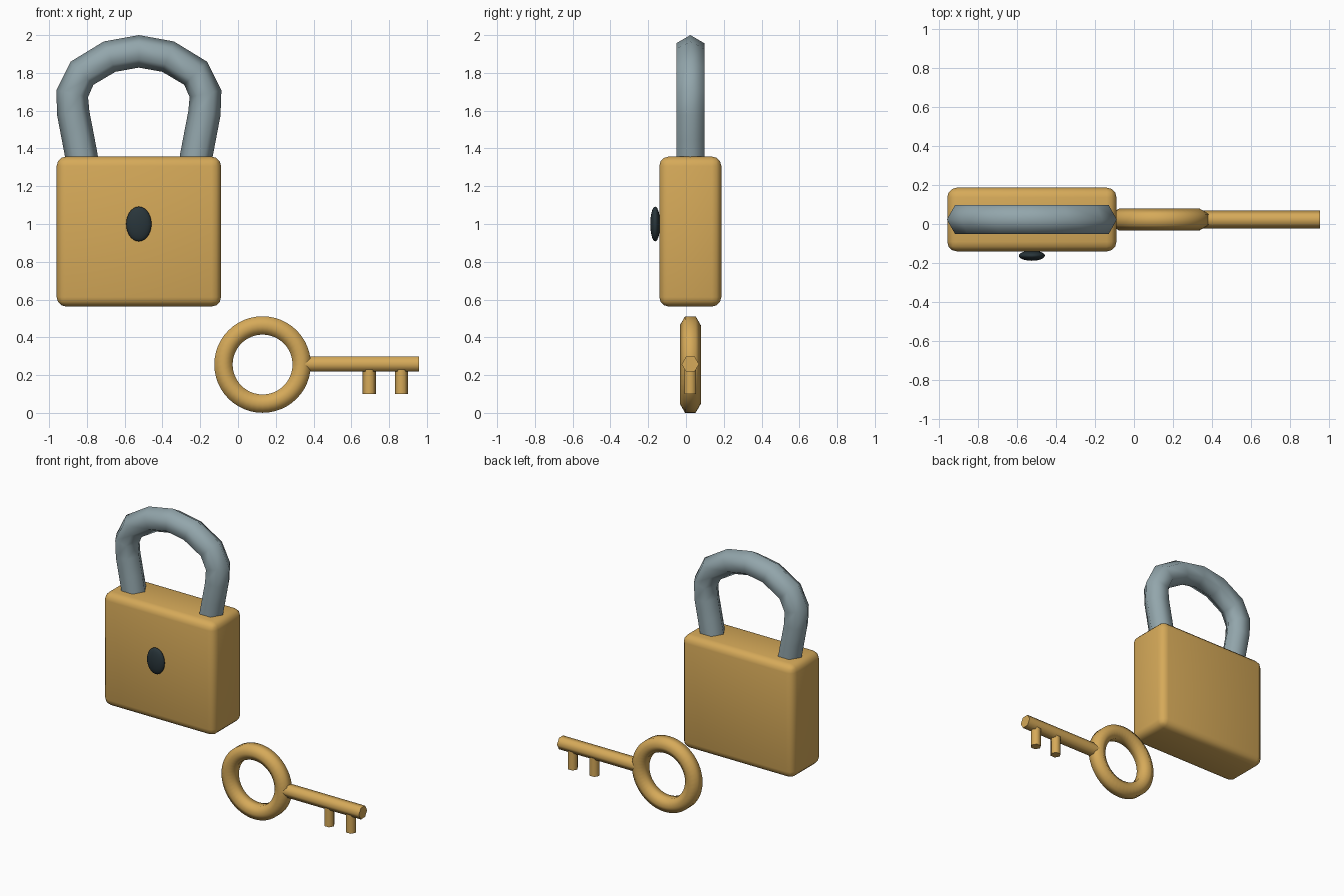
import bpy, bmesh, math
from mathutils import Vector, Matrix

if "Cube" in bpy.data.objects:
    bpy.data.objects.remove(bpy.data.objects["Cube"])

YC = 0.023          # shared mid-plane of lock and key
LOCK_X = -0.525     # lock centre line


def material(name, color):
    m = bpy.data.materials.new(name)
    m.diffuse_color = (*color, 1)
    m.use_nodes = True
    m.node_tree.nodes["Principled BSDF"].inputs["Base Color"].default_value = m.diffuse_color
    return m


brass = material("brass", (0.67, 0.40, 0.10))
steel = material("steel", (0.29, 0.38, 0.41))
dark = material("dark_slate", (0.022, 0.036, 0.043))


def finish(name, bm, mat, angle=50):
    bmesh.ops.recalc_face_normals(bm, faces=bm.faces)
    me = bpy.data.meshes.new(name)
    bm.to_mesh(me)
    bm.free()
    me.materials.append(mat)
    ob = bpy.data.objects.new(name, me)
    bpy.context.collection.objects.link(ob)
    bpy.ops.object.select_all(action='DESELECT')
    ob.select_set(True)
    bpy.context.view_layer.objects.active = ob
    bpy.ops.object.shade_smooth_by_angle(angle=math.radians(angle))
    return ob


def sweep(name, path, r_plane, r_y, phase, mat, closed=False, sides=6, angle=65):
    """Sweep a regular section along a path lying in the xz plane."""
    bm = bmesh.new()
    pts = [Vector((x, YC, z)) for x, z in path]
    n = len(pts)
    rings = []
    for i, p in enumerate(pts):
        a = pts[(i - 1) % n] if closed else pts[max(i - 1, 0)]
        b = pts[(i + 1) % n] if closed else pts[min(i + 1, n - 1)]
        t = (b - a).normalized()
        side = Vector((t.z, 0, -t.x))
        ring = []
        for k in range(sides):
            u = math.tau * k / sides + phase
            ring.append(bm.verts.new(p + side * (r_plane * math.cos(u))
                                     + Vector((0, r_y * math.sin(u), 0))))
        rings.append(ring)
    for i in range(n if closed else n - 1):
        r, s = rings[i], rings[(i + 1) % n]
        for k in range(sides):
            j = (k + 1) % sides
            bm.faces.new((r[k], r[j], s[j], s[k]))
    if not closed:
        bm.faces.new(rings[0])
        bm.faces.new(rings[-1])
    return finish(name, bm, mat, angle)


# Lock body: box with rounded edges
bm = bmesh.new()
bmesh.ops.create_cube(bm, size=1, matrix=Matrix.Translation((LOCK_X, YC, 0.96))
                      @ Matrix.Diagonal((0.87, 0.328, 0.794, 1)))
bmesh.ops.bevel(bm, geom=bm.edges[:], offset=0.05, segments=3,
                profile=0.5, affect='EDGES')
finish("lock_body", bm, brass)

# Shackle: hexagonal bar following a mirrored arch
half = [(0.295, 1.30), (0.304, 1.36), (0.323, 1.46), (0.347, 1.585),
        (0.353, 1.69), (0.301, 1.798), (0.155, 1.886)]
arch = ([(LOCK_X + x, z) for x, z in half] + [(LOCK_X, 1.914)]
        + [(LOCK_X - x, z) for x, z in reversed(half)])
sweep("shackle", arch, 0.086, 0.086, 0, steel)

# Keyhole: flattened dark ellipsoid on the front
bm = bmesh.new()
bmesh.ops.create_uvsphere(bm, u_segments=24, v_segments=14, radius=1,
                          matrix=Matrix.Translation((LOCK_X, -0.163, 1.0))
                          @ Matrix.Diagonal((0.067, 0.026, 0.092, 1)))
finish("keyhole", bm, dark)

# Key bow: ring with a hexagonal section
circle = [(0.13 + 0.207 * math.cos(math.tau * i / 48),
           0.256 + 0.207 * math.sin(math.tau * i / 48)) for i in range(48)]
sweep("key_bow", circle, 0.056, 0.056, math.pi / 6, brass, closed=True)

# Key shaft: hexagonal rod with flats above and below
sweep("key_shaft", [(0.34, 0.258), (0.957, 0.258)], 0.046, 0.046,
      math.pi / 6, brass, angle=65)

# Key teeth: two short hexagonal pegs
for i, x in enumerate((0.695, 0.865)):
    sweep(f"key_tooth_{i + 1}", [(x, 0.10), (x, 0.25)], 0.035, 0.035, 0, brass)
